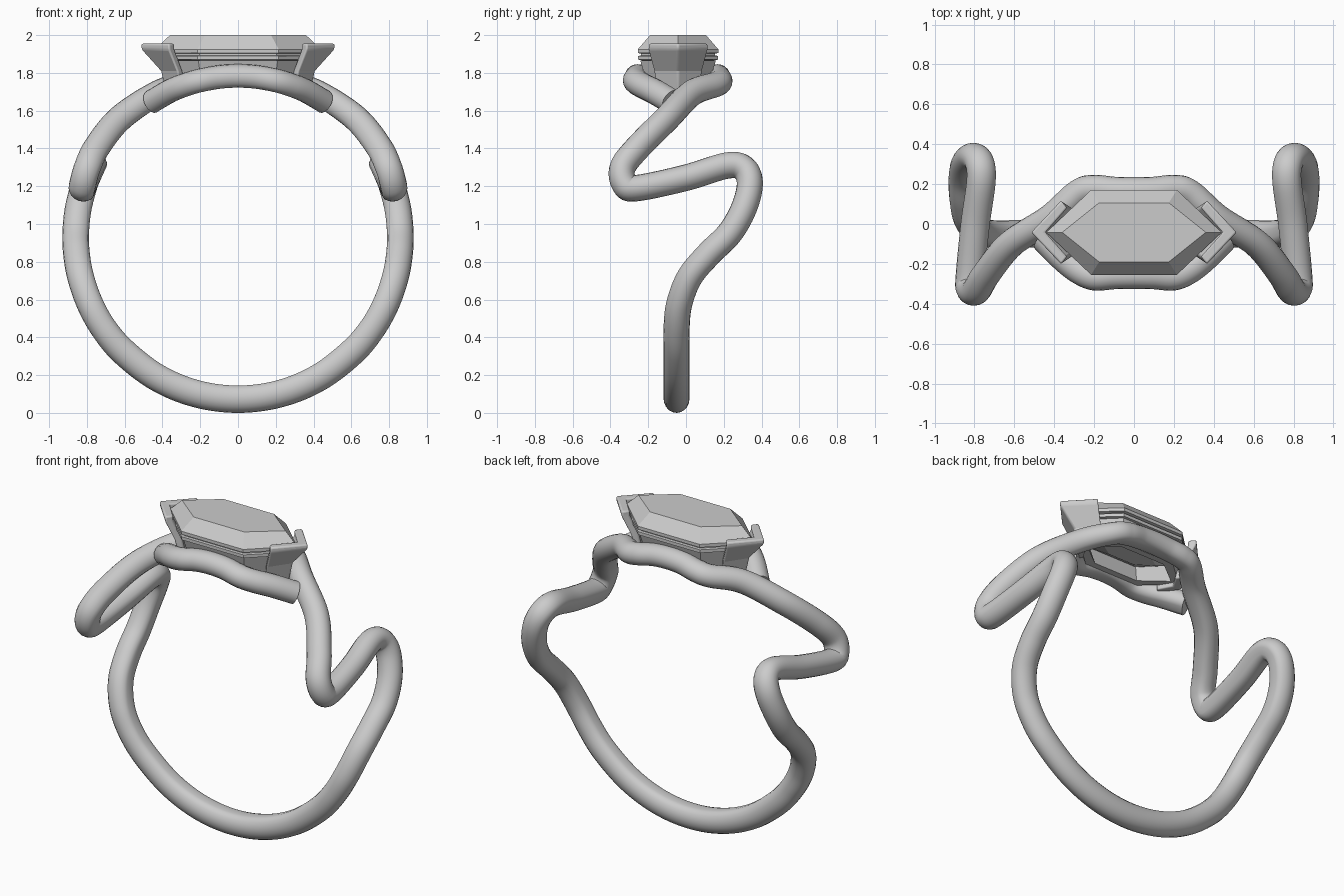
import bpy, bmesh, math
from mathutils import Vector

if "Cube" in bpy.data.objects:
    bpy.data.objects.remove(bpy.data.objects["Cube"])

CZ = 0.93      # height of the finger-hole axis
CY = -0.042    # depth of the stone centre


def finish(bm, name, angle=35):
    bmesh.ops.recalc_face_normals(bm, faces=bm.faces)
    me = bpy.data.meshes.new(name)
    bm.to_mesh(me)
    bm.free()
    ob = bpy.data.objects.new(name, me)
    bpy.context.collection.objects.link(ob)
    bpy.ops.object.select_all(action='DESELECT')
    ob.select_set(True)
    bpy.context.view_layer.objects.active = ob
    bpy.ops.object.shade_smooth_by_angle(angle=math.radians(angle))
    return ob


def spline(pts, cyclic, steps=8):
    """Catmull-Rom curve through the points."""
    n, out = len(pts), []
    get = (lambda i: pts[i % n]) if cyclic else (lambda i: pts[max(0, min(n - 1, i))])
    for i in range(n if cyclic else n - 1):
        a, b, c, d = (get(i + k) for k in (-1, 0, 1, 2))
        for s in range(steps):
            t = s / steps
            out.append(0.5 * (2 * b + (c - a) * t + (2 * a - 5 * b + 4 * c - d) * t * t
                              + (3 * b - a - 3 * c + d) * t ** 3))
    if not cyclic:
        out.append(pts[-1])
    return out


def sweep(name, pts, cyclic, sides=20):
    """Sweep a round wire, slightly flattened on the finger side. pts: x, y, z, radial half width."""
    path = spline(pts, cyclic)
    n = len(path)
    bm = bmesh.new()
    rings = []
    for i, q in enumerate(path):
        p = q.to_3d()
        nxt = path[(i + 1) % n] if cyclic else path[min(i + 1, n - 1)]
        t = (nxt.to_3d() - path[i - 1 if cyclic else max(i - 1, 0)].to_3d()).normalized()
        rad = Vector((p.x, 0, p.z - CZ))
        rad = (rad - t * rad.dot(t)).normalized()
        side = t.cross(rad)
        ring = []
        for k in range(sides):
            a = 2 * math.pi * k / sides
            h = max(math.cos(a), -0.88) * q.w
            ring.append(bm.verts.new(p + rad * h + side * math.sin(a) * 0.069))
        rings.append(ring)
    for i in range(n if cyclic else n - 1):
        r, s = rings[i], rings[(i + 1) % n]
        for k in range(sides):
            m = (k + 1) % sides
            bm.faces.new((r[k], r[m], s[m], s[k]))
    if not cyclic:
        bm.faces.new(rings[0])
        bm.faces.new(rings[-1])
    return finish(bm, name, 50)


def by_x(x, y, r, w):
    return Vector((x, y, CZ + math.sqrt(r * r - x * x), w))


def by_z(y, z, r, w):
    return Vector((math.sqrt(r * r - (z - CZ) ** 2), y, z, w))


def mirrored(p):
    return Vector((-p.x, p.y, p.z, p.w))


# Zigzag band, right half from back rail down to the base
half = [by_x(0.1, 0.168, 0.85, 0.066), by_x(0.2, 0.177, 0.85, 0.066),
        by_x(0.28, 0.155, 0.855, 0.066), by_x(0.42, 0.03, 0.87, 0.07),
        by_z(-0.10, 1.56, 0.882, 0.074), by_z(-0.25, 1.41, 0.882, 0.075),
        by_z(-0.335, 1.30, 0.875, 0.075), by_z(-0.325, 1.21, 0.865, 0.075),
        by_z(-0.26, 1.19, 0.86, 0.075), by_z(0.0, 1.245, 0.855, 0.075),
        by_z(0.22, 1.31, 0.855, 0.075), by_z(0.31, 1.29, 0.855, 0.075),
        by_z(0.338, 1.21, 0.855, 0.075), by_z(0.305, 1.08, 0.855, 0.075),
        by_z(0.23, 0.95, 0.855, 0.075), by_z(0.12, 0.84, 0.855, 0.075),
        by_z(0.02, 0.72, 0.855, 0.075), by_z(-0.035, 0.58, 0.855, 0.075),
        by_z(-0.05, 0.45, 0.855, 0.075)]
for deg in (45, 30, 15):
    a = math.radians(deg)
    half.append(Vector((0.853 * math.sin(a), -0.05, CZ - 0.853 * math.cos(a), 0.077)))
base = Vector((0, -0.05, CZ - 0.853, 0.077))
top = Vector((0, 0.166, CZ + 0.85, 0.066))
sweep("band", [top] + half + [base] + [mirrored(p) for p in reversed(half)], True)

# Front rail under the stone
rail = [by_x(0.1, -0.258, 0.85, 0.066), by_x(0.2, -0.264, 0.85, 0.066),
        by_x(0.28, -0.23, 0.85, 0.066), by_x(0.36, -0.165, 0.85, 0.066),
        by_x(0.45, -0.075, 0.847, 0.066)]
mid = Vector((0, -0.256, CZ + 0.85, 0.066))
sweep("front_rail", [mirrored(p) for p in reversed(rail)] + [mid] + rail, False)


def hexagon(tip, shoulder, depth, z):
    return [Vector((x, CY + y, z)) for x, y in (
        (tip, 0), (shoulder, depth), (-shoulder, depth),
        (-tip, 0), (-shoulder, -depth), (shoulder, -depth))]


def loft(name, loops, closed=False):
    """Join a stack of equal outlines; cap the ends, or close into a tube."""
    bm = bmesh.new()
    rows = [[bm.verts.new(p) for p in loop] for loop in loops]
    n = len(rows[0])
    pairs = list(zip(rows, rows[1:]))
    if closed:
        pairs.append((rows[-1], rows[0]))
    else:
        bm.faces.new(rows[0])
        bm.faces.new(rows[-1])
    for r, s in pairs:
        for k in range(n):
            m = (k + 1) % n
            bm.faces.new((r[k], r[m], s[m], s[k]))
    return finish(bm, name, 10)


# Faceted stone with a grooved girdle
loft("stone", [hexagon(*h) for h in (
    (0.20, 0.09, 0.07, 1.79), (0.40, 0.20, 0.195, 1.868), (0.44, 0.215, 0.211, 1.87),
    (0.44, 0.215, 0.211, 1.89), (0.42, 0.205, 0.195, 1.892), (0.42, 0.205, 0.195, 1.902),
    (0.44, 0.215, 0.213, 1.905), (0.44, 0.215, 0.213, 1.925), (0.36, 0.175, 0.148, 2.0))])

# Open tapered basket under the stone
loft("basket", [hexagon(*h) for h in (
    (0.41, 0.21, 0.2, 1.865), (0.37, 0.19, 0.16, 1.73),
    (0.31, 0.155, 0.12, 1.73), (0.35, 0.18, 0.16, 1.865))], closed=True)


# V-shaped prongs at both points of the stone
def chevron(s, tip, end, spread, wall, z):
    pts = ((tip, 0), (end, spread), (end - wall * 0.6, spread - wall * 0.75),
           (tip - wall * 1.4, 0), (end - wall * 0.6, -spread + wall * 0.75), (end, -spread))
    return [Vector((s * x, CY + y, z)) for x, y in pts]


for s, name in ((1, "right_prong"), (-1, "left_prong")):
    ob = loft(name, [chevron(s, 0.385, 0.30, 0.115, 0.045, 1.70),
                     chevron(s, 0.41, 0.32, 0.13, 0.045, 1.81),
                     chevron(s, 0.515, 0.365, 0.16, 0.05, 1.925),
                     chevron(s, 0.515, 0.365, 0.16, 0.05, 1.955)])
    bev = ob.modifiers.new("soft_edges", 'BEVEL')
    bev.width = 0.01
    bev.segments = 3
